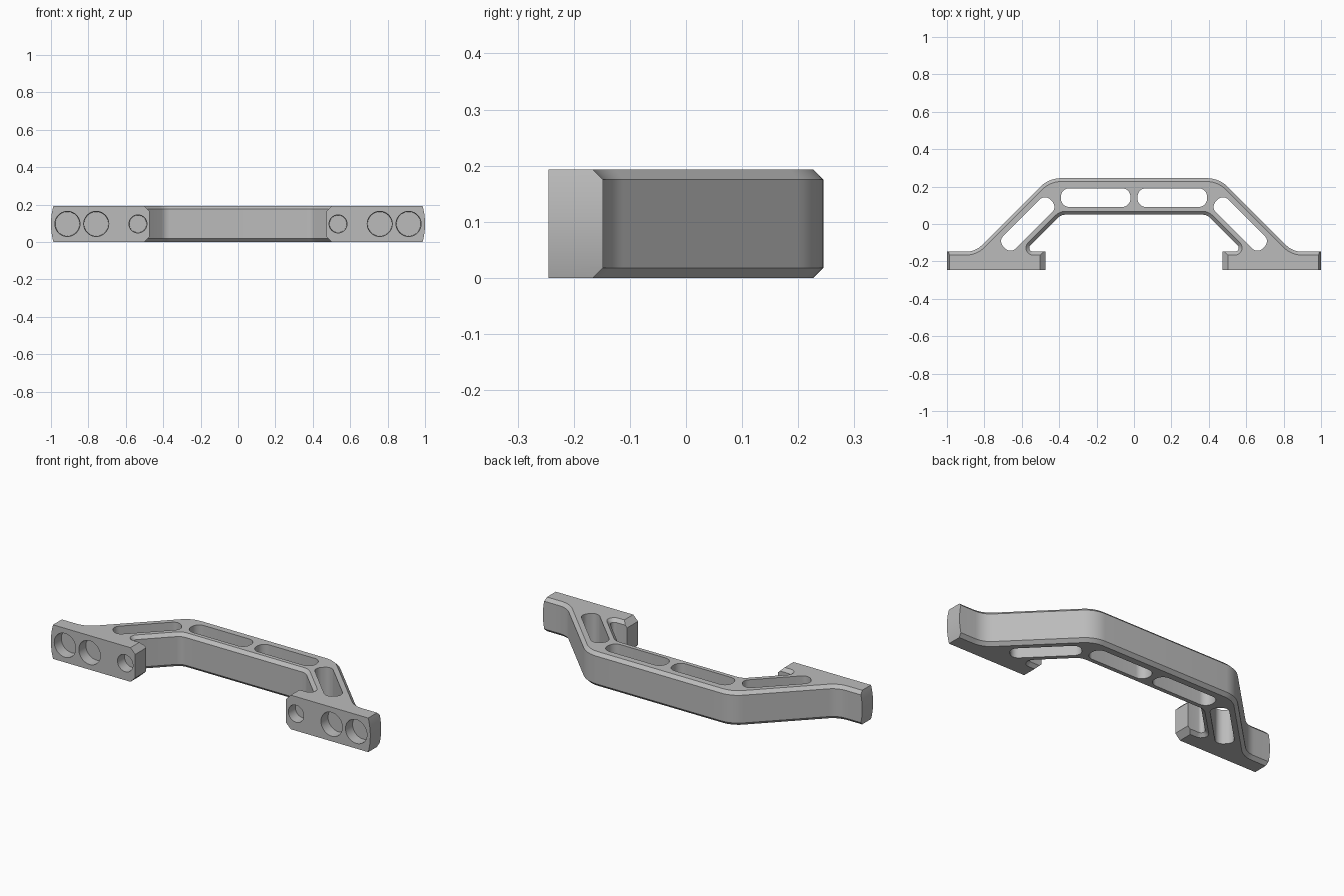
import bpy, bmesh
from math import sin, cos, pi, radians, sqrt
from mathutils import Vector, Matrix

cube = bpy.data.objects.get("Cube")
if cube:
    bpy.data.objects.remove(cube, do_unlink=True)

H = 0.193          # height of the handle
CHAMFER = 0.018
BACK, FRONT, FOOT = 0.245, -0.245, -0.148


def fillet(points, steps=8):
    """Round each (x, y, radius) corner of a closed outline."""
    out = []
    for i, (x, y, r) in enumerate(points):
        p = Vector((x, y))
        if r == 0:
            out.append(p)
            continue
        a = (Vector(points[i - 1][:2]) - p).normalized()
        b = (Vector(points[(i + 1) % len(points)][:2]) - p).normalized()
        half = a.angle(b) / 2
        centre = p + (a + b).normalized() * (r / sin(half))
        start = p + a * (r / sin(half) * cos(half)) - centre
        end = p + b * (r / sin(half) * cos(half)) - centre
        turn = start.angle_signed(end)
        for k in range(steps + 1):
            out.append(centre + Matrix.Rotation(-turn * k / steps, 2) @ start)
    return out


def prism(bm, outline, low, high, matrix=Matrix()):
    """Extrude an outline along its local z."""
    verts = [bm.verts.new(matrix @ Vector((p[0], p[1], low))) for p in outline]
    face = bm.faces.new(verts)
    ext = bmesh.ops.extrude_face_region(bm, geom=[face])
    top = [v for v in ext["geom"] if isinstance(v, bmesh.types.BMVert)]
    shift = matrix.to_3x3() @ Vector((0, 0, high - low))
    bmesh.ops.translate(bm, verts=top, vec=shift)


def finish(bm, name):
    bmesh.ops.recalc_face_normals(bm, faces=bm.faces)
    mesh = bpy.data.meshes.new(name)
    bm.to_mesh(mesh)
    bm.free()
    obj = bpy.data.objects.new(name, mesh)
    bpy.context.collection.objects.link(obj)
    return obj


# Handle body: mirrored outline from the grip to the two feet
half = [
    (0.455, BACK, 0.157), (0.848, FOOT, 0.12), (1.05, FOOT, 0), (1.05, FRONT, 0),
    (0.472, FRONT, 0), (0.472, FOOT, 0), (0.588, FOOT, 0.02), (0.39, 0.05, 0.06),
]
outline = half + [(-x, y, r) for x, y, r in reversed(half)]
bm = bmesh.new()
prism(bm, fillet(outline), 0, H)


# Chamfer the long rims, leaving the front and end edges of the feet sharp
def is_rim(edge):
    a, b = (v.co for v in edge.verts)
    return abs(a.z - b.z) < 1e-5 and min(a.y, b.y) > FOOT - 0.001


bmesh.ops.bevel(bm, geom=[e for e in bm.edges if is_rim(e)], offset=CHAMFER,
                offset_type='OFFSET', segments=1, affect='EDGES', clamp_overlap=False)
handle = finish(bm, "handle")

# Bowed outer ends of the feet
to_xz = Matrix.Rotation(pi / 2, 4, 'X')
R = 0.36
right = [Vector((1 - R + R * cos(t), H / 2 + R * sin(t)))
         for t in (radians(-28 + 2 * k) for k in range(29))]
left = [Vector((-p.x, p.y)) for p in reversed(right)]
bm = bmesh.new()
prism(bm, right + left, -0.4, 0.4, to_xz)
envelope = finish(bm, "end_envelope")

# Cutters: slots, blind holes and foot tip chamfers
bm = bmesh.new()


def slot(x, y, length, width, r, angle):
    l, w = length / 2, width / 2
    box = [(-l, -w, r), (l, -w, r), (l, w, r), (-l, w, r)]
    place = Matrix.Translation((x, y, 0)) @ Matrix.Rotation(angle, 4, 'Z')
    prism(bm, fillet(box), -0.1, H + 0.1, place)


for side in (-1, 1):
    slot(side * 0.205, 0.141, 0.372, 0.1, 0.045, 0)
    slot(side * 0.568, 0, 0.355, 0.095, 0.04, -side * pi / 4)
    for x, r in ((0.912, 0.068), (0.758, 0.068), (0.535, 0.049)):
        place = Matrix.Translation((side * x, FRONT + 0.02, H / 2)) @ to_xz
        bmesh.ops.create_cone(bm, cap_ends=True, segments=40, radius1=r - 0.003,
                              radius2=r, depth=0.08, matrix=place)
    for edge, out in ((0, -1), (H, 1)):
        wedge = [(side * 0.462, edge - out * 0.04), (side * 0.522, edge + out * 0.02),
                 (side * 0.462, edge + out * 0.02)]
        prism(bm, wedge, -FOOT - 0.02, 0.3, to_xz)
cutters = finish(bm, "slot_and_hole_cutters")

bpy.context.view_layer.objects.active = handle
handle.select_set(True)
for tool, mode in ((envelope, 'INTERSECT'), (cutters, 'DIFFERENCE')):
    tool.hide_render = True
    mod = handle.modifiers.new(mode.title(), 'BOOLEAN')
    mod.operation, mod.object, mod.solver = mode, tool, 'EXACT'
    bpy.ops.object.modifier_apply(modifier=mod.name)
    bpy.data.objects.remove(tool, do_unlink=True)

# Single grey finish
grey = bpy.data.materials.new("plain_grey")
grey.use_nodes = True
colour = (0.5, 0.5, 0.5, 1)
grey.diffuse_color = colour
grey.node_tree.nodes["Principled BSDF"].inputs["Base Color"].default_value = colour
handle.data.materials.clear()
handle.data.materials.append(grey)
for poly in handle.data.polygons:
    poly.material_index = 0
bpy.ops.object.shade_smooth_by_angle(angle=radians(25))
